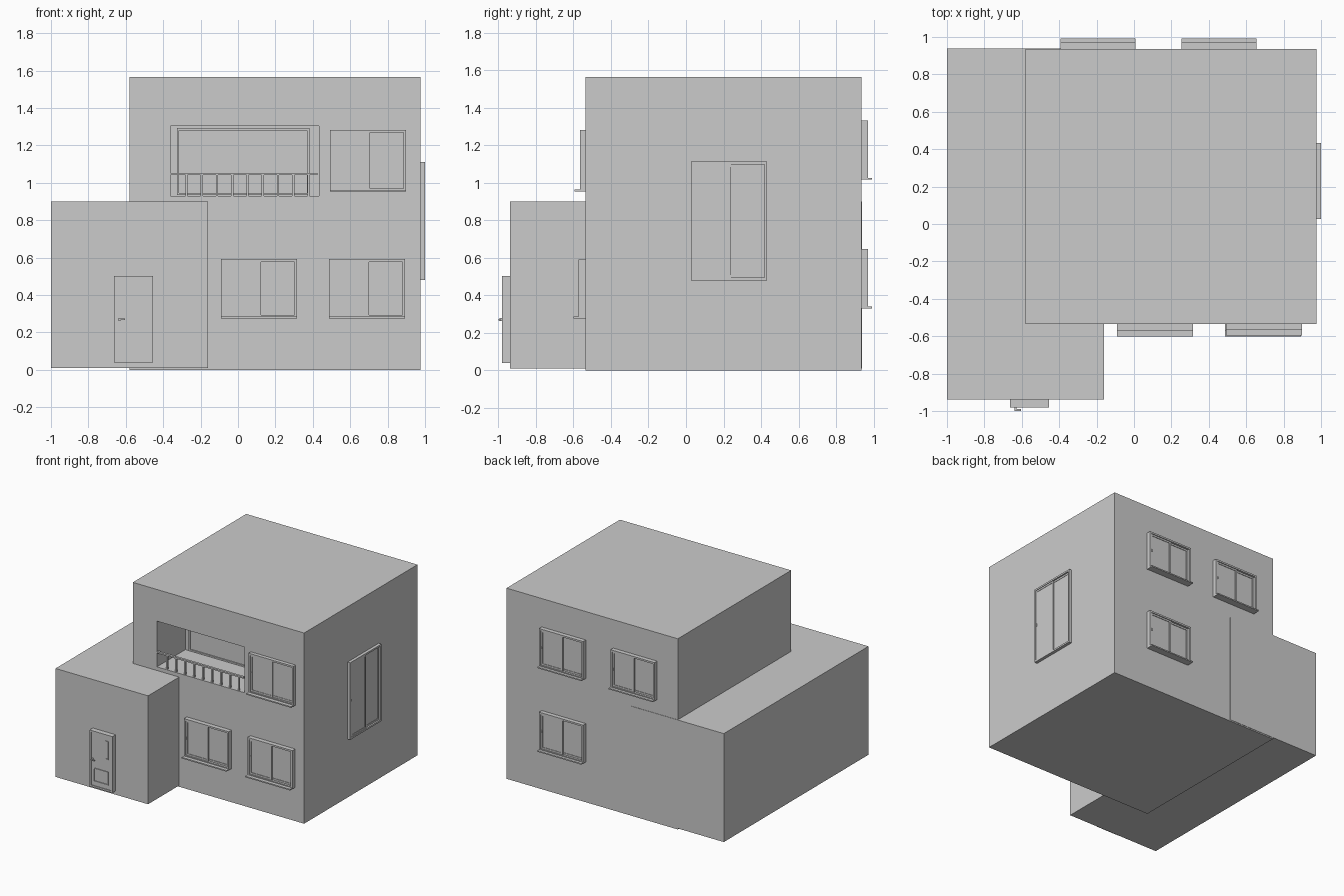
import bpy, bmesh
from math import radians
from mathutils import Matrix, Vector

if "Cube" in bpy.data.objects:
    bpy.data.objects.remove(bpy.data.objects["Cube"], do_unlink=True)

GREY = (0.6, 0.6, 0.6, 1)
plaster = bpy.data.materials.new("plain_grey")
plaster.use_nodes = True
plaster.diffuse_color = GREY
plaster.node_tree.nodes["Principled BSDF"].inputs["Base Color"].default_value = GREY


def boxes(name, parts, place=Matrix()):
    """One object from boxes given as (x0, x1, y0, y1, z0, z1)."""
    bm = bmesh.new()
    for x0, x1, y0, y1, z0, z1 in parts:
        size = Matrix.Diagonal((x1 - x0, y1 - y0, z1 - z0, 1))
        mid = Vector((x0 + x1, y0 + y1, z0 + z1)) / 2
        bmesh.ops.create_cube(bm, size=1, matrix=Matrix.Translation(mid) @ size)
    mesh = bpy.data.meshes.new(name)
    bm.to_mesh(mesh)
    bm.free()
    mesh.materials.append(plaster)
    obj = bpy.data.objects.new(name, mesh)
    obj.matrix_world = place
    bpy.context.collection.objects.link(obj)
    return obj


def border(x0, x1, y0, y1, z0, z1, t):
    """Four bars around a rectangle facing -y."""
    return [(x0, x0 + t, y0, y1, z0, z1), (x1 - t, x1, y0, y1, z0, z1),
            (x0 + t, x1 - t, y0, y1, z0, z0 + t), (x0 + t, x1 - t, y0, y1, z1 - t, z1)]


def window(name, place, w, h, depth, sill):
    """Sliding window, its wall plane at y = 0 and its bottom centre at the origin."""
    a, t = w / 2, 0.014
    parts = border(-a, a, -depth, 0.005, 0, h, t)
    # near sash on the left, far sash on the right
    parts += border(-a + t, 0.01, -depth * 0.8, -depth * 0.5, t, h - t, t)
    parts += border(-0.01, a - t, -depth * 0.5, -depth * 0.2, t, h - t, t)
    # panes
    parts.append((-a + 2 * t, 0, -depth * 0.68, -depth * 0.62, 2 * t, h - 2 * t))
    parts.append((0, a - 2 * t, -depth * 0.38, -depth * 0.32, 2 * t, h - 2 * t))
    # finger pull
    parts.append((-a + 0.018, -a + 0.024, -depth * 0.95, -depth * 0.8, h / 2 - 0.01, h / 2 + 0.01))
    if sill:
        parts.append((-a, a, -sill, 0.005, -0.004, 0.006))
    boxes(name, parts, place)


# Main block with the balcony recess cut out of its front
main = boxes("main_block", [(-0.58, 0.975, -0.535, 0.935, 0, 1.565)])
cutter = boxes("balcony_cutter", [(-0.362, 0.432, -0.7, -0.165, 0.93, 1.305)])
cutter.hide_render = True
cut = main.modifiers.new("balcony_recess", "BOOLEAN")
cut.operation, cut.object, cut.solver = "DIFFERENCE", cutter, "EXACT"
bpy.context.view_layer.objects.active = main
bpy.ops.object.modifier_apply(modifier=cut.name)
bpy.data.objects.remove(cutter, do_unlink=True)

# Low side wing
boxes("side_wing", [(-1, -0.16, -0.938, 0.938, 0.01, 0.9)])

# Balcony back window and railing
boxes("balcony_window", border(-0.327, 0.382, -0.175, -0.16, 0.935, 1.292, 0.012))
rail = [(-0.362, 0.425, -0.534, -0.515, 1.042, 1.054)]
for i in range(9):
    x = -0.275 + i * 0.0815
    rail.append((x - 0.006, x + 0.006, -0.53, -0.518, 0.93, 1.042))
boxes("balcony_railing", rail)

# Front windows
for name, x, z, h, d, s in (("front_window_lower_right", 0.113, 0.28, 0.312, 0.037, 0.066),
                            ("front_window_lower_left", 0.69, 0.28, 0.312, 0.037, 0.066),
                            ("front_window_upper_left", 0.695, 0.957, 0.325, 0.03, 0.06)):
    window(name, Matrix.Translation((x, -0.535, z)), 0.407, h, d, s)

# Back windows
half_turn = Matrix.Rotation(radians(180), 4, "Z")
for name, x, z in (("back_window_upper_left", 0.455, 1.02),
                   ("back_window_upper_right", -0.193, 1.02),
                   ("back_window_lower_left", 0.455, 0.334)):
    window(name, Matrix.Translation((x, 0.935, z)) @ half_turn, 0.4, 0.312, 0.035, 0.058)

# Tall side window
quarter = Matrix.Rotation(radians(90), 4, "Z")
window("side_window", Matrix.Translation((0.975, 0.23, 0.48)) @ quarter, 0.405, 0.632, 0.025, 0)

# Front door: casing, leaf, raised panels and handle
door = border(-0.662, -0.455, -0.98, -0.935, 0.04, 0.502, 0.014)
door.append((-0.65, -0.467, -0.975, -0.935, 0.05, 0.49))
door += border(-0.625, -0.492, -0.981, -0.97, 0.09, 0.2, 0.006)
door += border(-0.52, -0.492, -0.981, -0.97, 0.3, 0.45, 0.006)
boxes("front_door", door)
boxes("door_handle", [(-0.64, -0.628, -0.995, -0.97, 0.262, 0.278),
                      (-0.64, -0.605, -1.0, -0.99, 0.266, 0.274)])
